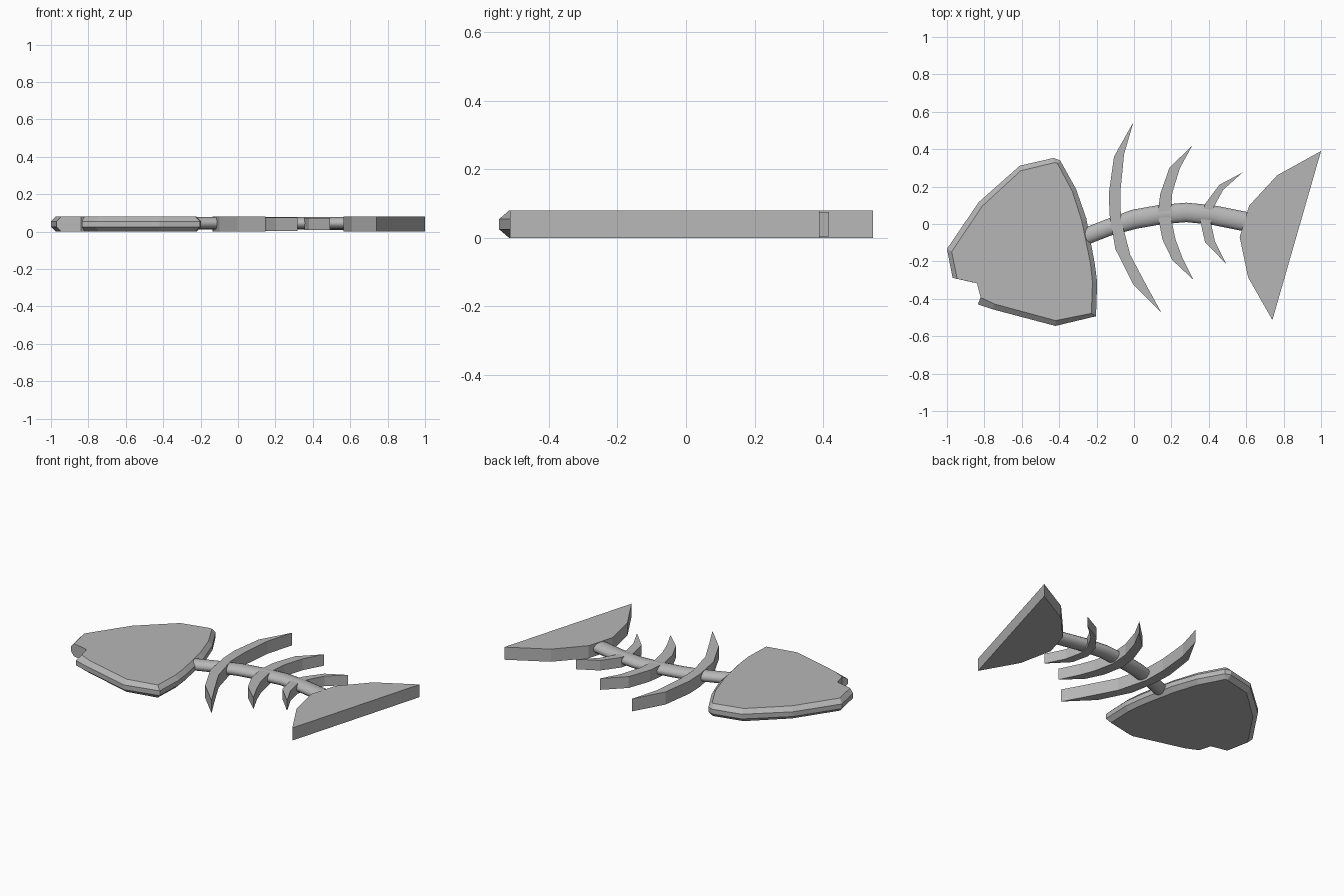
import bpy, bmesh
from math import cos, sin, pi
from mathutils import Vector

if "Cube" in bpy.data.objects:
    bpy.data.objects.remove(bpy.data.objects["Cube"])

# Dark grey shared by every part
grey = bpy.data.materials.new("dark_grey")
grey.diffuse_color = (.47, .47, .47, 1)
grey.use_nodes = True
grey.node_tree.nodes["Principled BSDF"].inputs["Base Color"].default_value = grey.diffuse_color


def loft(name, rings, smooth=False):
    """Skin a list of closed rings and cap both ends."""
    bm = bmesh.new()
    loops = [[bm.verts.new(p) for p in ring] for ring in rings]
    n = len(loops[0])
    for a, b in zip(loops, loops[1:]):
        for i in range(n):
            j = (i + 1) % n
            f = bm.faces.new((a[i], a[j], b[j], b[i]))
            f.smooth = smooth
    bm.faces.new(loops[0][::-1])
    bm.faces.new(loops[-1])
    bmesh.ops.remove_doubles(bm, verts=bm.verts, dist=1e-5)
    bmesh.ops.recalc_face_normals(bm, faces=bm.faces)
    mesh = bpy.data.meshes.new(name)
    bm.to_mesh(mesh)
    bm.free()
    mesh.materials.append(grey)
    ob = bpy.data.objects.new(name, mesh)
    bpy.context.collection.objects.link(ob)
    return ob


def at_z(outline, z):
    return [(x, y, z) for x, y in outline]


def plate(name, outline, z0, z1):
    return loft(name, [at_z(outline, z0), at_z(outline, z1)])


# Head: chamfered plate with a notched mouth (no chamfer inside the mouth)
head_outer = [(-1, -.133), (-.83, .117), (-.61, .312), (-.43, .353), (-.395, .34),
              (-.31, .187), (-.255, .03), (-.21, -.21), (-.197, -.31), (-.203, -.493),
              (-.42, -.545), (-.76, -.455), (-.835, -.43), (-.82, -.393),
              (-.84, -.317), (-.97, -.288)]
head_inner = [(-.975, -.148), (-.81, .097), (-.605, .285), (-.425, .328), (-.41, .325),
              (-.33, .175), (-.28, .02), (-.233, -.21), (-.222, -.31), (-.228, -.478),
              (-.42, -.516), (-.745, -.428), (-.82, -.393), (-.82, -.393),
              (-.84, -.317), (-.945, -.293)]
loft("head", [at_z(head_inner, 0), at_z(head_outer, .025),
              at_z(head_outer, .055), at_z(head_inner, .08)])

# Spine: flattened tube along a bowed path
path = [Vector(p) for p in [(-.26, -.067), (-.14, -.02), (0, .025), (.14, .05),
                            (.28, .062), (.42, .048), (.62, .008)]]
rings = []
for i, p in enumerate(path):
    d = (path[min(i + 1, len(path) - 1)] - path[max(i - 1, 0)]).normalized()
    w = .045 if i < 2 else .052
    rings.append([(p.x - d.y * w * cos(a), p.y + d.x * w * cos(a), .045 + .033 * sin(a))
                  for a in (2 * pi * k / 16 for k in range(16))])
loft("spine", rings, smooth=True)

# Ribs: three curved blades, shrinking toward the tail
plate("front_rib", [(-.003, .545), (-.107, .36), (-.135, .16), (-.13, .045), (-.1, -.133),
                    (-.003, -.325), (.147, -.475), (.07, -.335), (-.02, -.165), (-.07, .027),
                    (-.073, .17), (-.053, .373)], 0, .08)
plate("middle_rib", [(.31, .417), (.19, .302), (.14, .16), (.127, .047), (.152, -.083),
                     (.205, -.193), (.317, -.298), (.258, -.178), (.222, -.083), (.195, .047),
                     (.205, .167), (.245, .298)], .004, .076)
plate("rear_rib", [(.58, .275), (.457, .21), (.38, .107), (.355, .012), (.38, -.098),
                   (.493, -.213), (.433, -.093), (.41, .012), (.427, .092), (.477, .183)],
      .008, .072)

# Tail fin
plate("tail_fin", [(1, .39), (.765, .26), (.615, .097), (.565, -.07), (.61, -.285),
                   (.74, -.513)], 0, .08)
